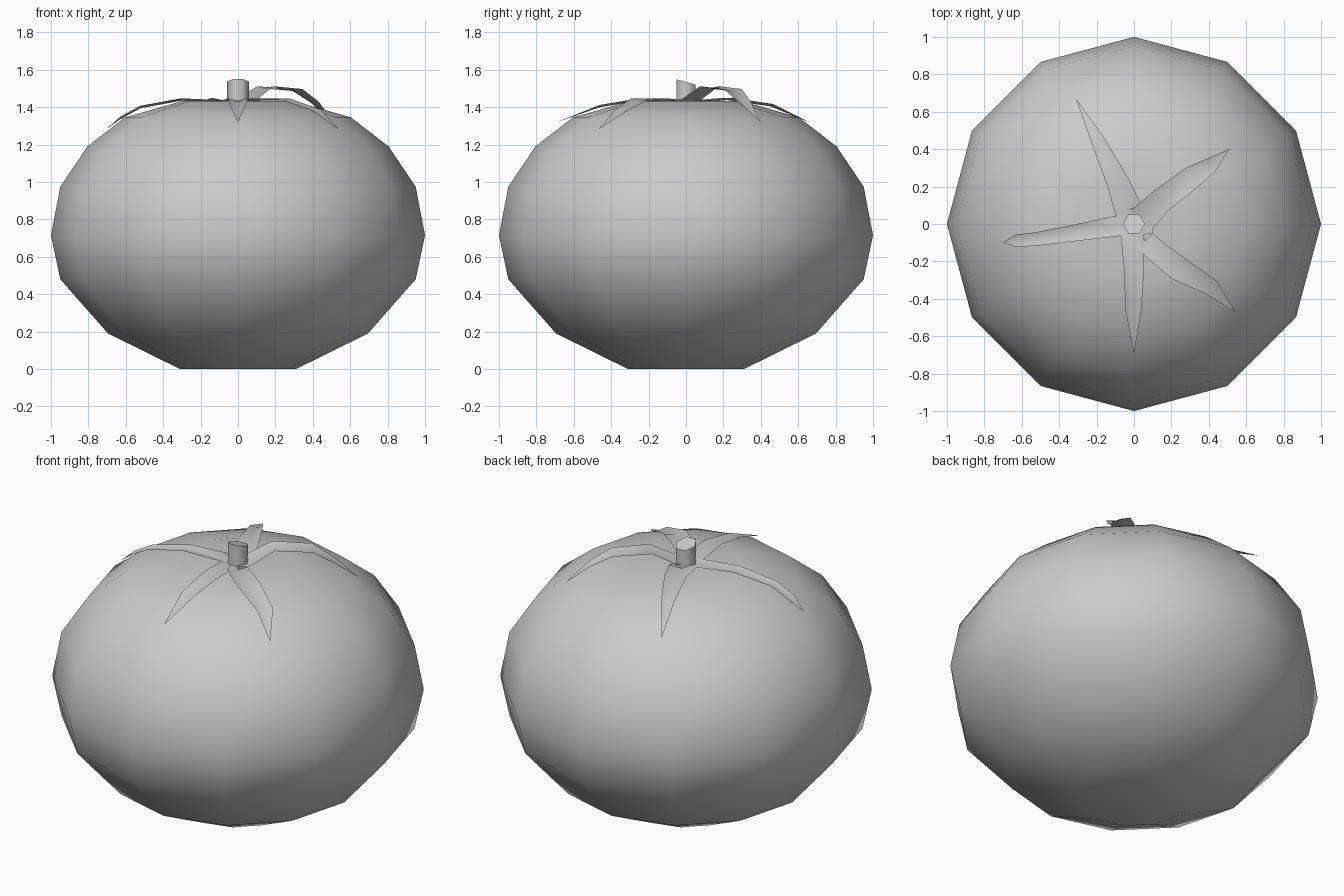
import bpy, bmesh, math
from mathutils import Vector

if "Cube" in bpy.data.objects:
    bpy.data.objects.remove(bpy.data.objects["Cube"])


def make_object(name, bm, angle):
    bmesh.ops.recalc_face_normals(bm, faces=bm.faces)
    me = bpy.data.meshes.new(name)
    bm.to_mesh(me)
    bm.free()
    ob = bpy.data.objects.new(name, me)
    bpy.context.collection.objects.link(ob)
    bpy.ops.object.select_all(action='DESELECT')
    ob.select_set(True)
    bpy.context.view_layer.objects.active = ob
    bpy.ops.object.shade_smooth_by_angle(angle=math.radians(angle))
    return ob


def lathe(bm, profile, sides):
    rings = [[bm.verts.new((r * math.cos(math.tau * i / sides),
                            r * math.sin(math.tau * i / sides), z))
              for i in range(sides)] for r, z in profile]
    for a, b in zip(rings, rings[1:]):
        for i in range(sides):
            j = (i + 1) % sides
            bm.faces.new((a[i], a[j], b[j], b[i]))
    return rings


# Fruit: twelve-sided squat body with a shallow top dimple
bm = bmesh.new()
rings = lathe(bm, [(0.31, 0), (0.695, 0.19), (0.95, 0.48), (1.0, 0.715),
                   (0.95, 0.975), (0.805, 1.19), (0.605, 1.345),
                   (0.30, 1.432)], 12)
for ring, z in ((rings[0], 0.02), (rings[-1], 1.405)):
    c = bm.verts.new((0, 0, z))
    for i in range(12):
        bm.faces.new((ring[i], ring[(i + 1) % 12], c))
make_object("fruit_body", bm, 60)

# Stem: hexagonal, with its end cut at a slant
bm = bmesh.new()
rings = lathe(bm, [(0.06, 1.39), (0.06, 1.535)], 6)
for v in rings[1]:
    v.co.z -= v.co.y * 0.28
bm.faces.new(rings[1])
make_object("stem", bm, 65)

# Calyx: five creased leaves, each a path of (x, y, z, half width) plus a tip
leaves = [
    ([(0.05, 0.03, 1.43, 0.075), (0.145, 0.125, 1.50, 0.065),
      (0.31, 0.25, 1.485, 0.06), (0.41, 0.315, 1.415, 0.04)],
     (0.51, 0.40, 1.32)),
    ([(0.06, -0.09, 1.43, 0.055), (0.125, -0.15, 1.435, 0.06),
      (0.24, -0.24, 1.435, 0.065), (0.415, -0.34, 1.375, 0.045)],
     (0.54, -0.47, 1.28)),
    ([(-0.01, -0.06, 1.425, 0.06), (0, -0.25, 1.435, 0.053),
      (-0.003, -0.46, 1.40, 0.043)],
     (0, -0.69, 1.32)),
    ([(-0.085, -0.01, 1.425, 0.055), (-0.30, -0.045, 1.435, 0.045),
      (-0.52, -0.08, 1.395, 0.036), (-0.63, -0.09, 1.335, 0.033)],
     (-0.70, -0.10, 1.285)),
    ([(-0.03, 0.075, 1.425, 0.075), (-0.085, 0.22, 1.438, 0.06),
      (-0.195, 0.45, 1.405, 0.036)],
     (-0.31, 0.67, 1.315)),
]
bm = bmesh.new()
base = []
for path, tip in leaves:
    tip_v = bm.verts.new(tip)
    pts = [Vector(p[:3]) for p in path] + [Vector(tip)]
    rows = []
    for i, p in enumerate(path):
        d = pts[i + 1] - pts[max(i - 1, 0)]
        side = Vector((-d.y, d.x, 0)).normalized() * p[3]
        lift = Vector((0, 0, 0.012))
        rows.append([bm.verts.new(pts[i] + side + lift),
                     bm.verts.new(pts[i]),
                     bm.verts.new(pts[i] - side + lift)])
    for a, b in zip(rows, rows[1:]):
        for k in (0, 1):
            bm.faces.new((a[k], a[k + 1], b[k + 1], b[k]))
    for k in (0, 1):
        bm.faces.new((rows[-1][k], rows[-1][k + 1], tip_v))
    base.append(rows[0])
# Disc joining the leaves around the stem
hub = bm.verts.new((0, 0, 1.42))
loop = sorted((v for row in base for v in row),
              key=lambda v: math.atan2(v.co.y, v.co.x))
for a, b in zip(loop, loop[1:] + loop[:1]):
    bm.faces.new((a, b, hub))
make_object("calyx", bm, 60)
